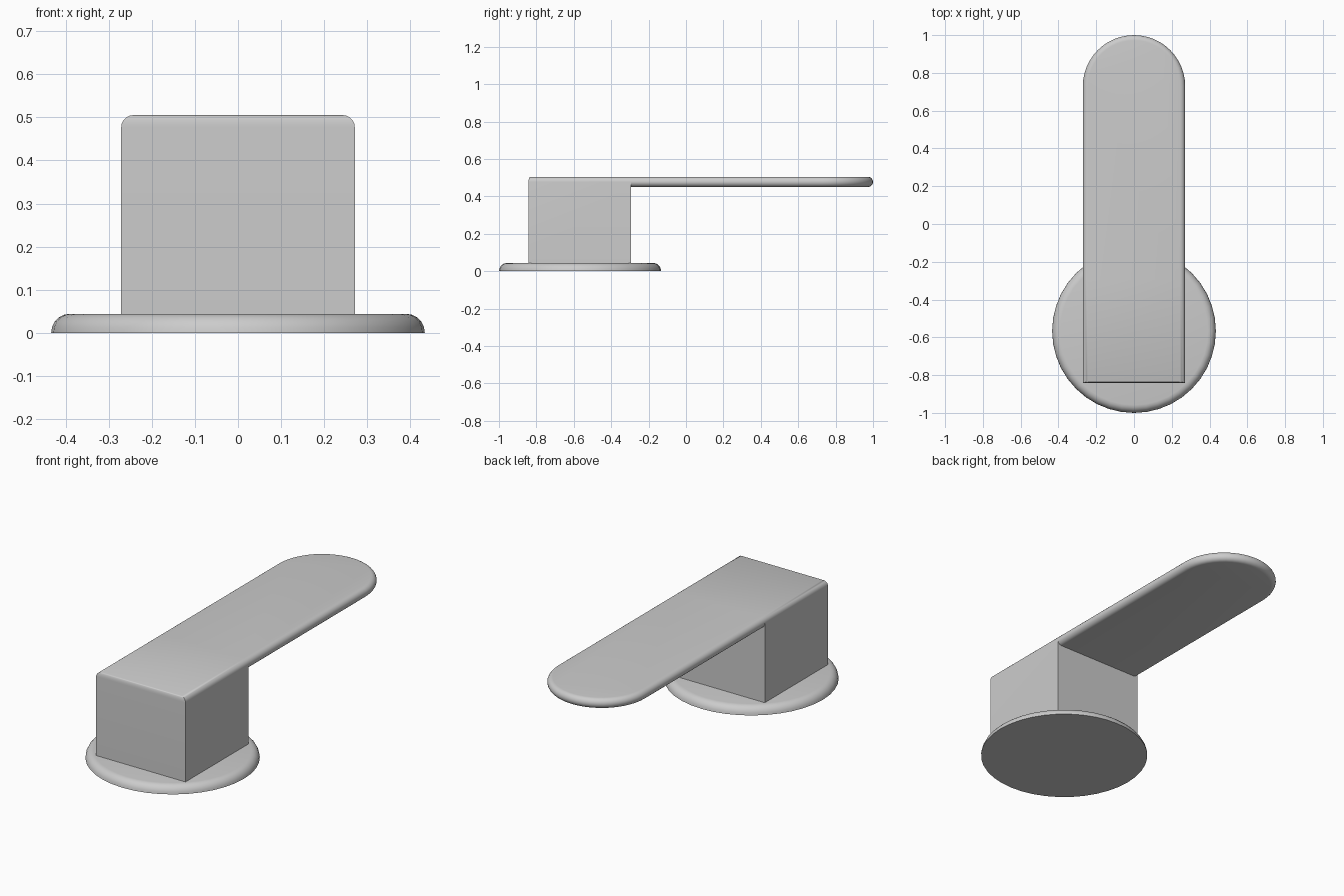
import bpy, bmesh, math

if "Cube" in bpy.data.objects:
    bpy.data.objects.remove(bpy.data.objects["Cube"])

W = 0.271                 # half width of block and lever
FRONT, BACK = -0.842, -0.295   # block extent in y
TIP = 1.0 - W             # centre of the rounded tip
R, MID = 0.0275, 0.4775   # lever edge radius and mid height
BASE_Y, BASE_R, BASE_H = -0.5665, 0.4335, 0.044


def finish(bm, name):
    bmesh.ops.remove_doubles(bm, verts=bm.verts, dist=1e-5)
    bmesh.ops.recalc_face_normals(bm, faces=bm.faces)
    me = bpy.data.meshes.new(name)
    bm.to_mesh(me)
    bm.free()
    ob = bpy.data.objects.new(name, me)
    bpy.context.collection.objects.link(ob)
    bpy.ops.object.select_all(action='DESELECT')
    ob.select_set(True)
    bpy.context.view_layer.objects.active = ob
    bpy.ops.object.shade_smooth_by_angle(angle=math.radians(35))
    return ob


def bridge(bm, a, b, closed):
    n = len(a)
    for i in range(n if closed else n - 1):
        j = (i + 1) % n
        bm.faces.new((a[i], a[j], b[j], b[i]))


def outline(bm, inset, z, front=None):
    """Lever outline with a round tip; optionally continued to the block front."""
    w = W - inset
    pts = [(w, BACK)]
    for i in range(25):
        a = math.pi * i / 24
        pts.append((w * math.cos(a), TIP + w * math.sin(a)))
    pts.append((-w, BACK))
    if front is not None:
        pts = [(w, front)] + pts + [(-w, front)]
    return [bm.verts.new((x, y, z)) for x, y in pts]


# Handle: lever with rounded rim, flush with the block below it
bm = bmesh.new()
steps = [math.radians(90) * k / 5 for k in range(6)]
top = [outline(bm, R * (1 - math.cos(t)), MID + R * math.sin(t),
               FRONT + 0.01 * (1 - math.cos(t))) for t in steps]
for a, b in zip(top, top[1:]):
    bridge(bm, a, b, True)
bm.faces.new(top[-1])
low = [outline(bm, R * (1 - math.cos(t)), MID - R * math.sin(t)) for t in steps]
for a, b in zip(low, low[1:]):
    bridge(bm, a, b, False)
bm.faces.new(low[-1])

# Block walls
corners = [(W, FRONT), (W, BACK), (-W, BACK), (-W, FRONT)]
wall = [[bm.verts.new((x, y, z)) for x, y in corners] for z in (BASE_H, MID)]
bridge(bm, wall[0], wall[1], True)
finish(bm, "lever_handle")

# Round base plate with a rounded top edge
bm = bmesh.new()
rings = []
for t in steps:
    r = BASE_R - 0.042 * (1 - math.cos(t))
    rings.append([bm.verts.new((r * math.cos(2 * math.pi * i / 40),
                                BASE_Y + r * math.sin(2 * math.pi * i / 40),
                                BASE_H * math.sin(t))) for i in range(40)])
for a, b in zip(rings, rings[1:]):
    bridge(bm, a, b, True)
bm.faces.new(rings[0])
bm.faces.new(rings[-1])
finish(bm, "base_plate")
